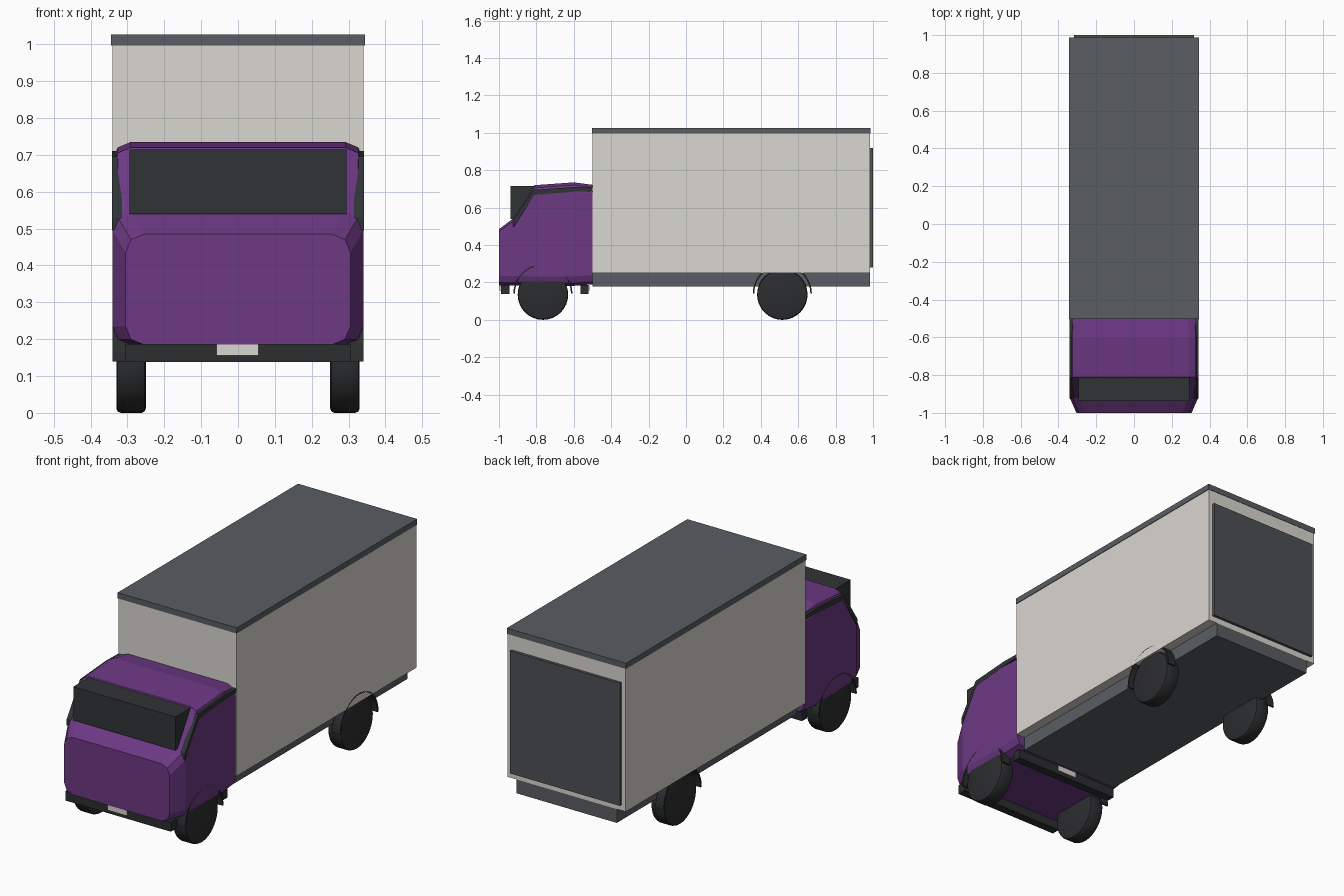
import bpy, bmesh, math
from mathutils import Matrix

if "Cube" in bpy.data.objects:
    bpy.data.objects.remove(bpy.data.objects["Cube"])


def mat(name, rgb):
    m = bpy.data.materials.new(name)
    m.diffuse_color = (*rgb, 1)
    m.use_nodes = True
    m.node_tree.nodes["Principled BSDF"].inputs["Base Color"].default_value = m.diffuse_color
    return m


PURPLE = mat("purple_paint", (0.15, 0.04, 0.23))
PANEL = mat("light_panel", (0.70, 0.68, 0.63))
GREY = mat("grey_trim", (0.10, 0.11, 0.125))
DOOR = mat("dark_grey", (0.075, 0.08, 0.09))
BLACK = mat("black_rubber", (0.025, 0.026, 0.028))
GLASS = mat("dark_glass", (0.03, 0.033, 0.036))


def finish(bm, name, material):
    bmesh.ops.recalc_face_normals(bm, faces=bm.faces)
    me = bpy.data.meshes.new(name)
    bm.to_mesh(me)
    bm.free()
    me.materials.append(material)
    ob = bpy.data.objects.new(name, me)
    bpy.context.collection.objects.link(ob)
    return ob


def box(name, x, y, z, material):
    """Box from (min, max) ranges."""
    bm = bmesh.new()
    bmesh.ops.create_cube(bm, size=1)
    for v in bm.verts:
        for i, r in enumerate((x, y, z)):
            v.co[i] = r[0] if v.co[i] < 0 else r[1]
    return finish(bm, name, material)


def extrude_x(name, outline, x0, x1, material):
    """Extrude a (y, z) outline from x0 to x1."""
    bm = bmesh.new()
    a = [bm.verts.new((x0, y, z)) for y, z in outline]
    b = [bm.verts.new((x1, y, z)) for y, z in outline]
    bm.faces.new(a)
    bm.faces.new(b)
    n = len(outline)
    for i in range(n):
        j = (i + 1) % n
        bm.faces.new((a[i], a[j], b[j], b[i]))
    return finish(bm, name, material)


# Cargo body
box("cargo_box", (-0.341, 0.341), (-0.5, 0.985), (0.25, 1.0), PANEL)
box("cargo_roof", (-0.344, 0.344), (-0.502, 0.987), (0.997, 1.027), GREY)
box("chassis_skirt", (-0.29, 0.29), (-0.5, 0.985), (0.178, 0.252), GREY)
box("rear_door", (-0.318, 0.318), (0.98, 1.0), (0.28, 0.92), DOOR)

# Cab: rounded-rectangle sections lofted along y (y, half width, bottom, top)
SECTIONS = [(-1.0, 0.305, 0.185, 0.485), (-0.92, 0.34, 0.185, 0.545),
            (-0.81, 0.341, 0.182, 0.72), (-0.6, 0.341, 0.182, 0.735),
            (-0.5, 0.336, 0.19, 0.722)]
R = 0.05
bm = bmesh.new()
rings = []
for y, w, z0, z1 in SECTIONS:
    ring = []
    for k, (cx, cz) in enumerate([(w - R, z1 - R), (R - w, z1 - R),
                                  (R - w, z0 + R), (w - R, z0 + R)]):
        for s in range(3):
            t = math.radians(90 * k + 45 * s)
            ring.append(bm.verts.new((cx + R * math.cos(t), y, cz + R * math.sin(t))))
    rings.append(ring)
for a, b in zip(rings, rings[1:]):
    for i in range(len(a)):
        j = (i + 1) % len(a)
        bm.faces.new((a[i], a[j], b[j], b[i]))
bm.faces.new(rings[0])
bm.faces.new(rings[-1])
finish(bm, "cab", PURPLE)

# Windscreen block and bumpers with plates
box("windscreen", (-0.295, 0.295), (-0.938, -0.80), (0.54, 0.715), GLASS)
box("front_bumper", (-0.305, 0.305), (-0.99, -0.945), (0.138, 0.187), BLACK)
box("front_plate", (-0.058, 0.056), (-0.996, -0.985), (0.156, 0.185), PANEL)
box("cab_rear_bumper", (-0.305, 0.305), (-0.565, -0.522), (0.138, 0.187), BLACK)
box("rear_plate", (-0.058, 0.056), (-0.526, -0.516), (0.156, 0.185), PANEL)

WINDOW = [(-0.925, 0.495), (-0.81, 0.668), (-0.6, 0.685), (-0.5, 0.688),
          (-0.5, 0.708), (-0.6, 0.71), (-0.815, 0.695), (-0.925, 0.53)]
WHEEL_R = 0.135

for side, s in (("left", -1), ("right", 1)):
    # Side window strip following the cab shoulder
    extrude_x(f"{side}_side_window", WINDOW, s * 0.315, s * 0.342, GLASS)
    for end, cy in (("front", -0.765), ("rear", 0.515)):
        # Wheel with chamfered tyre edges
        bm = bmesh.new()
        bmesh.ops.create_cone(bm, cap_ends=True, segments=32, radius1=WHEEL_R,
                              radius2=WHEEL_R, depth=0.08,
                              matrix=Matrix.Translation((s * 0.29, cy, WHEEL_R))
                              @ Matrix.Rotation(math.pi / 2, 4, 'Y'))
        rims = [e for e in bm.edges if abs(e.verts[0].co.x - e.verts[1].co.x) < 1e-4]
        bmesh.ops.bevel(bm, geom=rims, offset=0.012, segments=2, profile=0.5,
                        affect='EDGES')
        wheel = finish(bm, f"{end}_{side}_wheel", BLACK)
        bpy.context.view_layer.objects.active = wheel
        wheel.select_set(True)
        bpy.ops.object.shade_smooth_by_angle(angle=math.radians(30))
        wheel.select_set(False)
        # Thin half-round wheel arch
        n = 20
        arc = [(r, math.pi * i / n) for r, steps in
               ((0.158, range(n + 1)), (0.15, range(n, -1, -1))) for i in steps]
        extrude_x(f"{end}_{side}_wheel_arch",
                  [(cy + r * math.cos(t), 0.14 + r * math.sin(t)) for r, t in arc],
                  s * 0.295, s * 0.341, BLACK)
